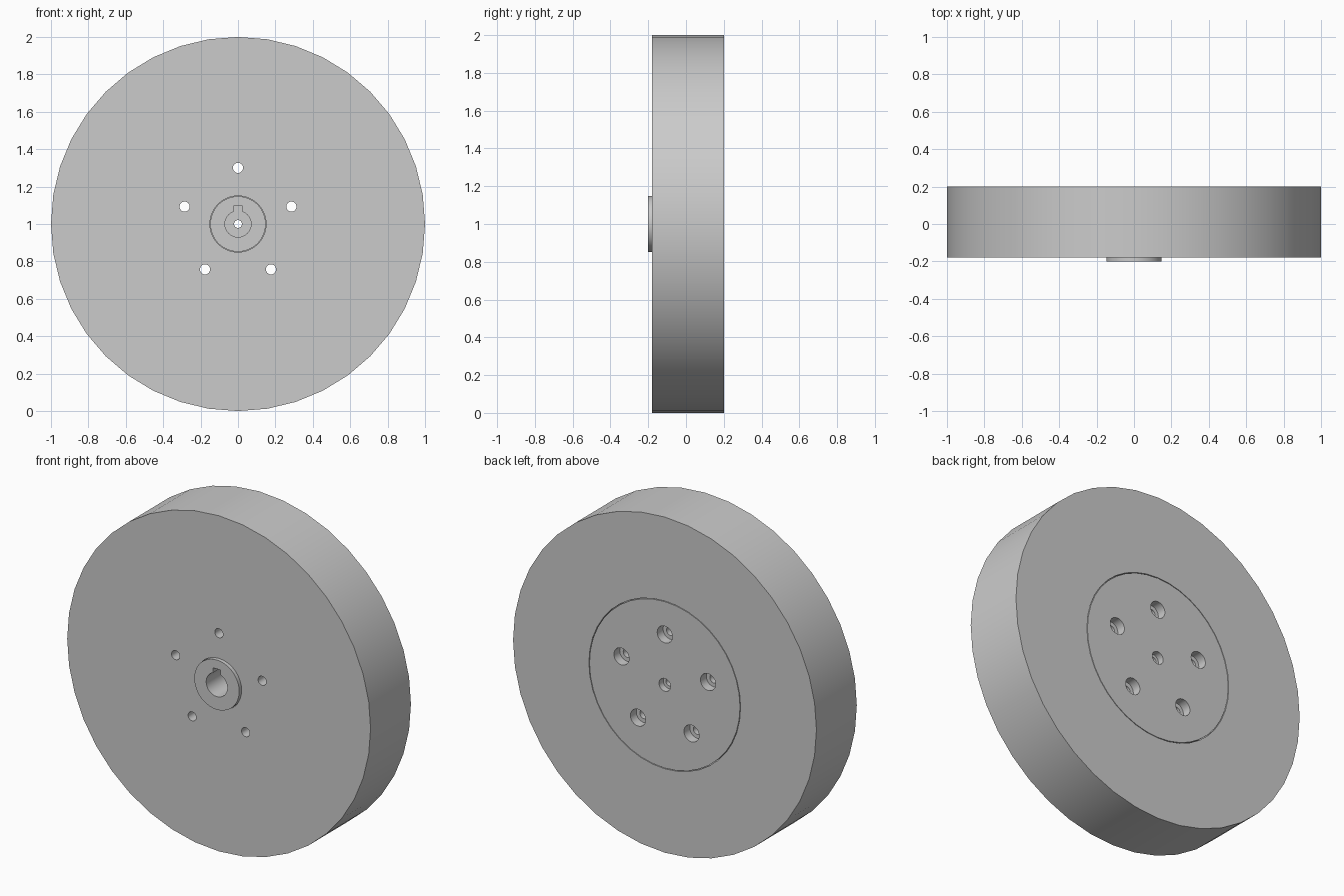
import bpy, bmesh, math
from mathutils import Matrix, Vector

if "Cube" in bpy.data.objects:
    bpy.data.objects.remove(bpy.data.objects["Cube"], do_unlink=True)

FRONT, BACK, BOSS = -0.18, 0.20, -0.20   # y of the wheel faces and the boss face
STEP = 0.08                              # y of the shoulder under the hub flange

grey = bpy.data.materials.new("light grey metal")
grey.use_nodes = True
grey.diffuse_color = (0.6, 0.6, 0.6, 1)
grey.node_tree.nodes["Principled BSDF"].inputs["Base Color"].default_value = (0.6, 0.6, 0.6, 1)


def new_object(name, bm):
    mesh = bpy.data.meshes.new(name)
    bm.to_mesh(mesh)
    bm.free()
    mesh.materials.append(grey)
    ob = bpy.data.objects.new(name, mesh)
    bpy.context.collection.objects.link(ob)
    return ob


def lathe(name, profile, sides):
    """Closed solid turned about the wheel axle from (radius, y) points."""
    bm = bmesh.new()
    rings = []
    for r, y in profile:
        rings.append([bm.verts.new((r * math.sin(a), y, 1 + r * math.cos(a)))
                      for a in (math.tau * i / sides for i in range(sides))])
    return bm, rings


def turned(name, profile, sides, ring=False):
    bm, rings = lathe(name, profile, sides)
    pairs = list(zip(rings, rings[1:]))
    if ring:
        pairs.append((rings[-1], rings[0]))
    else:
        bm.faces.new(rings[0])
        bm.faces.new(rings[-1])
    for a, b in pairs:
        for i in range(sides):
            j = (i + 1) % sides
            bm.faces.new((a[i], a[j], b[j], b[i]))
    bmesh.ops.recalc_face_normals(bm, faces=bm.faces)
    return new_object(name, bm)


def drill(name, r, y0, y1, x=0, z=0):
    """Round cutter along y, offset from the axle."""
    ob = turned(name, [(r, y0), (r, y1)], 32)
    ob.data.transform(Matrix.Translation((x, 0, z)))
    return ob


def cut(target, cutters):
    for c in cutters:
        c.hide_render = True
        mod = target.modifiers.new("cut", "BOOLEAN")
        mod.operation, mod.solver, mod.object = "DIFFERENCE", "EXACT", c
    graph = bpy.context.evaluated_depsgraph_get()
    mesh = bpy.data.meshes.new_from_object(target.evaluated_get(graph))
    target.modifiers.clear()
    target.data = mesh


# Wheel body with a stepped bore, and the flanged hub seated in it
wheel = turned("wheel_body", [(1, FRONT), (1, BACK), (0.5, BACK), (0.5, STEP),
                              (0.15, STEP), (0.15, FRONT)], 40, ring=True)
hub = turned("flanged_hub", [(0.148, BOSS), (0.148, STEP), (0.496, STEP), (0.496, BACK)], 40)

# Five bolt holes, counterbored at the back
bolts, bores = [], []
for k in range(5):
    a = math.tau * k / 5
    x, z = 0.3 * math.sin(a), 0.3 * math.cos(a)
    bolts.append(drill("bolt_cutter", 0.027, -0.3, 0.3, x, z))
    bores.append(drill("counterbore_cutter", 0.05, BACK - 0.055, 0.3, x, z))

# Shaft bore, keyway and the centre screw hole with its counterbore
centre = [drill("shaft_bore_cutter", 0.07, -0.3, 0.08),
          drill("centre_hole_cutter", 0.021, -0.3, 0.3),
          drill("centre_counterbore_cutter", 0.038, BACK - 0.04, 0.3)]
bm = bmesh.new()
bmesh.ops.create_cube(bm, size=1, matrix=Matrix.Translation((0, -0.11, 1.0475))
                      @ Matrix.Diagonal((0.05, 0.38, 0.095, 1)))
centre.append(new_object("keyway_cutter", bm))

cut(wheel, bolts)
cut(hub, bolts + bores + centre)
for c in bolts + bores + centre:
    bpy.data.objects.remove(c, do_unlink=True)

# Smooth round walls, sharp rims
bpy.ops.object.select_all(action="DESELECT")
for ob in (wheel, hub):
    ob.select_set(True)
bpy.context.view_layer.objects.active = wheel
bpy.ops.object.shade_smooth_by_angle(angle=math.radians(30))
